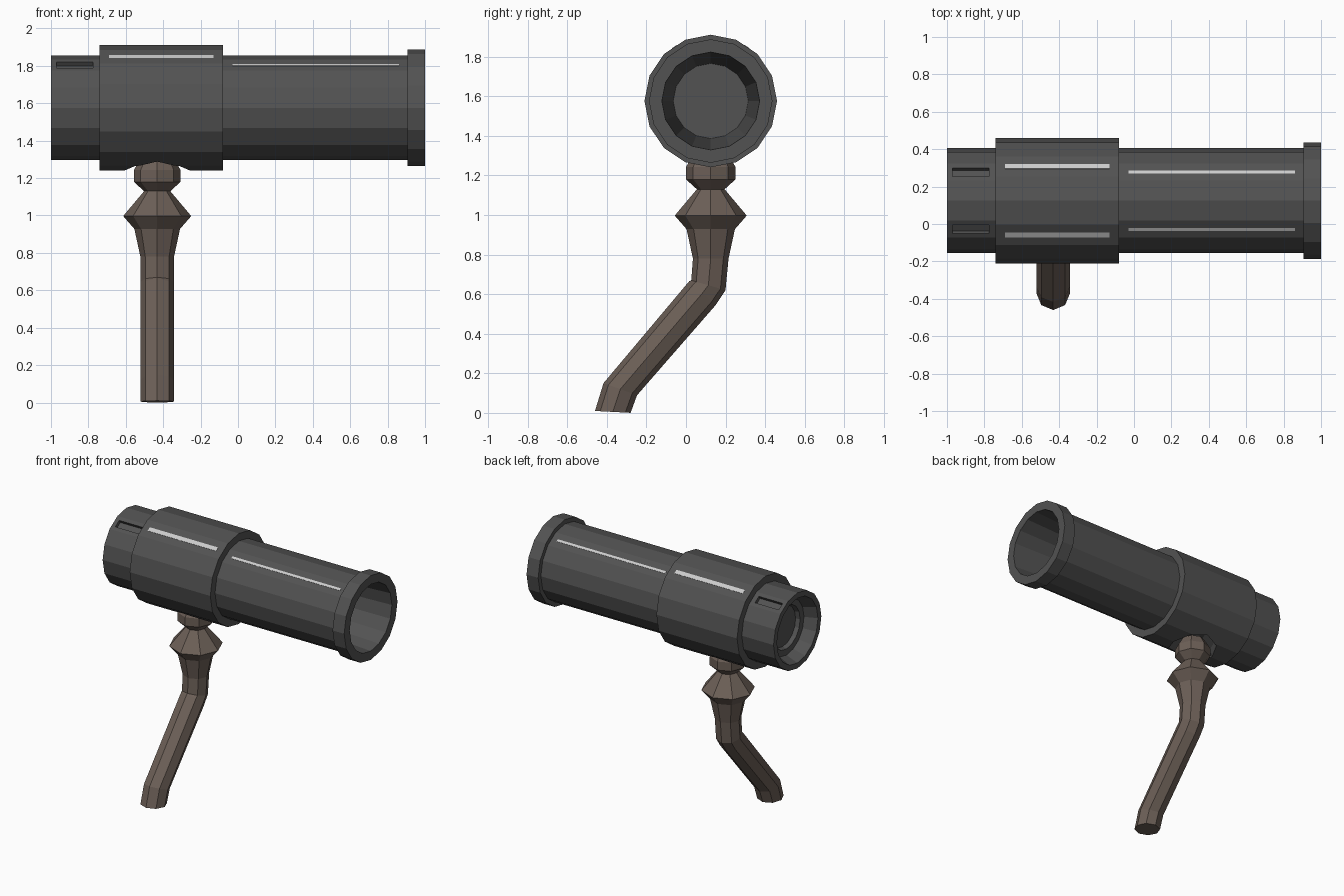
import bpy, bmesh
from math import sin, cos, pi, radians
from mathutils import Matrix, Vector

if "Cube" in bpy.data.objects:
    bpy.data.objects.remove(bpy.data.objects["Cube"])

AY, AZ = 0.125, 1.576      # barrel axis
HX = -0.432                # handle position along the barrel


def material(name, rgb):
    m = bpy.data.materials.new(name)
    m.diffuse_color = (*rgb, 1)
    m.use_nodes = True
    m.node_tree.nodes["Principled BSDF"].inputs["Base Color"].default_value = m.diffuse_color
    return m


DARK = material("dark_metal", (0.085, 0.085, 0.085))
WOOD = material("brown_handle", (0.15, 0.115, 0.095))
LIGHT = material("light_stripe", (0.6, 0.6, 0.6))


def finish(bm, name, mat):
    bmesh.ops.recalc_face_normals(bm, faces=bm.faces)
    me = bpy.data.meshes.new(name)
    bm.to_mesh(me)
    bm.free()
    me.materials.append(mat)
    ob = bpy.data.objects.new(name, me)
    bpy.context.collection.objects.link(ob)
    return ob


def skin(name, loops, mat):
    """Bridge successive rings of points and cap both ends."""
    bm = bmesh.new()
    rings = [[bm.verts.new(p) for p in loop] for loop in loops]
    n = len(rings[0])
    for a, b in zip(rings, rings[1:]):
        for i in range(n):
            j = (i + 1) % n
            bm.faces.new((a[i], a[j], b[j], b[i]))
    bm.faces.new(rings[0][::-1])
    bm.faces.new(rings[-1])
    return finish(bm, name, mat)


def lathe_x(name, profile, n=16):
    loops = [[(x, AY + r * cos(2 * pi * i / n), AZ + r * sin(2 * pi * i / n))
              for i in range(n)] for x, r in profile]
    return skin(name, loops, DARK)


def facet_box(name, x0, x1, radius, width, height, side, mat):
    """Box lying on the barrel facet at 56.25 degrees, on either side."""
    ang = radians(56.25)
    d = radius * cos(pi / 16)
    bm = bmesh.new()
    bmesh.ops.create_cube(bm, size=1)
    tilt = -side * (pi / 2 - ang)
    loc = Vector(((x0 + x1) / 2, AY + side * d * cos(ang), AZ + d * sin(ang)))
    bm.transform(Matrix.Translation(loc) @ Matrix.Rotation(tilt, 4, 'X')
                 @ Matrix.Diagonal((x1 - x0, width, height, 1)))
    return finish(bm, name, mat)


def cut(ob, cutter):
    cutter.hide_render = True
    mod = ob.modifiers.new("cut", 'BOOLEAN')
    mod.operation = 'DIFFERENCE'
    mod.solver = 'EXACT'
    mod.object = cutter
    bpy.context.view_layer.objects.active = ob
    bpy.ops.object.modifier_apply(modifier=mod.name)
    bpy.data.objects.remove(cutter)


# Rear tube with stepped recess
rear = lathe_x("rear_tube", [(-0.88, 0.15), (-0.91, 0.16), (-0.91, 0.205),
                             (-1.0, 0.24), (-1.0, 0.28), (-0.70, 0.28)])

# Thick middle sleeve
sleeve = lathe_x("middle_sleeve", [(-0.74, 0.335), (-0.08, 0.335)])

# Front tube with end rim and tapered bore
lathe_x("front_tube", [(-0.10, 0.28), (0.905, 0.28), (0.905, 0.312), (1.0, 0.312),
                       (1.0, 0.247), (0.0, 0.19)])

# Slots and light stripes on both upper sides
for side, label in ((-1, "front"), (1, "back")):
    cut(rear, facet_box("slot_cutter", -0.97, -0.775, 0.28, 0.054, 0.05, side, DARK))
    facet_box("sleeve_stripe_" + label, -0.69, -0.13, 0.335, 0.03, 0.004, side, LIGHT)
    facet_box("tube_stripe_" + label, -0.03, 0.86, 0.28, 0.018, 0.004, side, LIGHT)

# Socket under the sleeve for the handle ball
bm = bmesh.new()
bmesh.ops.create_uvsphere(bm, u_segments=8, v_segments=6, radius=0.182)
bm.transform(Matrix.Translation((HX, AY, 1.21)))
cut(sleeve, finish(bm, "socket_cutter", DARK))

# Handle: rings of (y, z, radius, tilt in degrees) from the bottom to the ball top
path = [(-0.37, 0.005, 0.09, -3), (-0.332, 0.12, 0.09, -20), (0.083, 0.605, 0.09, -42),
        (0.113, 0.645, 0.09, -16), (AY, 0.78, 0.09, 0), (AY, 0.928, 0.122, 0),
        (AY, 0.997, 0.182, 0), (AY, 1.13, 0.07, 0), (AY, 1.18, 0.125, 0),
        (AY, 1.243, 0.125, 0), (AY, 1.31, 0.085, 0), (AY, 1.335, 0.03, 0)]
loops = []
for y, z, r, t in path:
    c, s = cos(radians(t)), sin(radians(t))
    loops.append([(HX + r * cos(k * pi / 4), y + r * sin(k * pi / 4) * c,
                   z + r * sin(k * pi / 4) * s) for k in range(8)])
skin("curved_handle", loops, WOOD)
